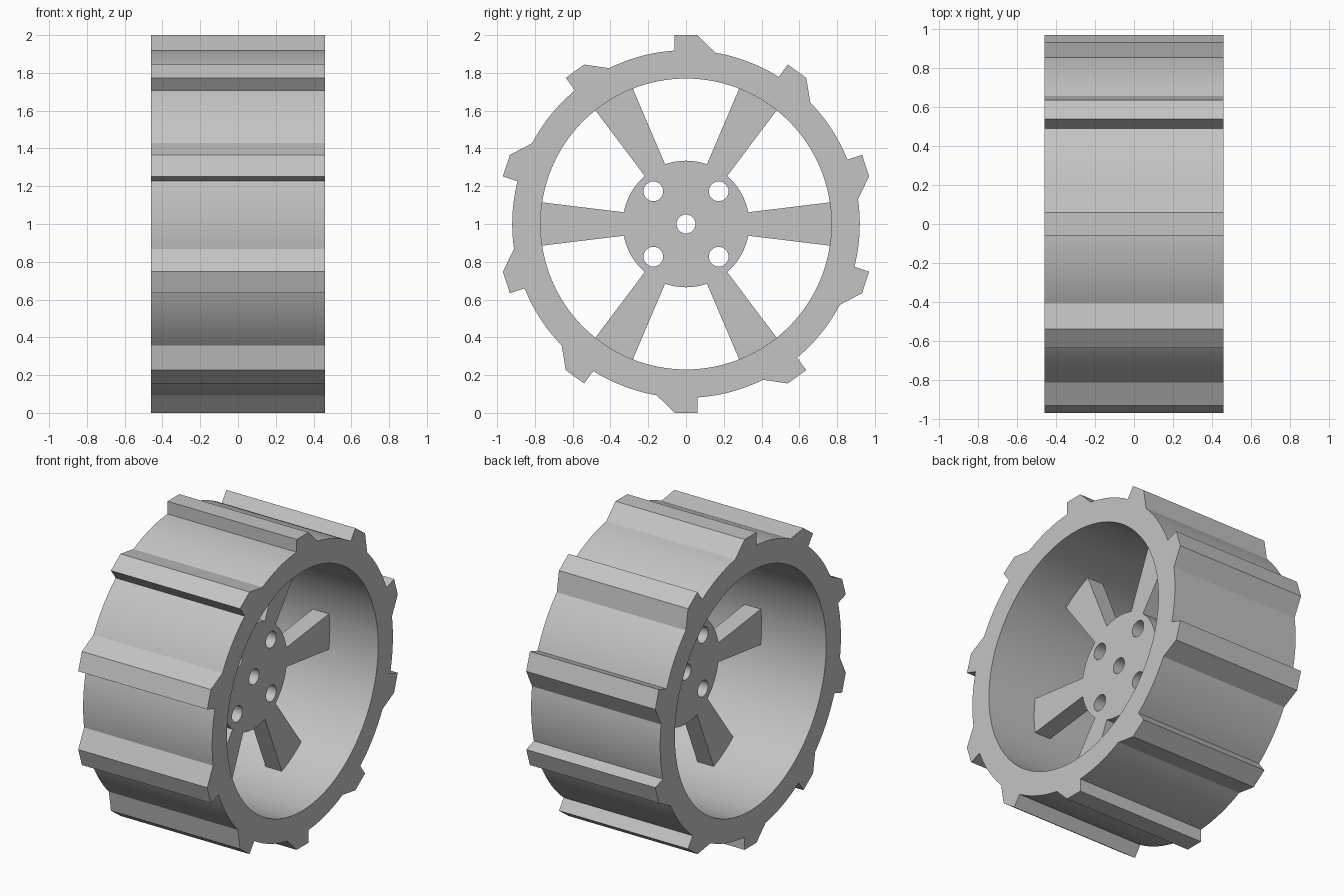
import bpy, bmesh
from math import sin, cos, asin, pi, tau, radians
from mathutils import Matrix

cube = bpy.data.objects.get("Cube")
if cube:
    bpy.data.objects.remove(cube, do_unlink=True)

# Main dimensions
HALF_WIDTH = 0.46
RIM_OUTER, RIM_INNER = 0.92, 0.77
TEETH, SPOKES = 10, 6
HUB_RADIUS, HUB_THICKNESS = 0.335, 0.115

grey = bpy.data.materials.new("plain grey")
grey.use_nodes = True
colour = (0.55, 0.55, 0.55, 1)
grey.diffuse_color = colour
grey.node_tree.nodes["Principled BSDF"].inputs["Base Color"].default_value = colour


def arc(radius, start, end, steps):
    angles = [start + (end - start) * i / steps for i in range(steps + 1)]
    return [(radius * cos(a), radius * sin(a)) for a in angles]


def circle(radius, cx=0, cy=0, steps=48):
    return [(cx + x, cy + y) for x, y in arc(radius, 0, tau, steps)[:-1]]


def turned(u, t, angle):
    """Point at radial distance u and sideways offset t, turned by angle."""
    return (u * cos(angle) - t * sin(angle), u * sin(angle) + t * cos(angle))


def extruded(name, loops, x_min, x_max):
    """Fill an outline with holes and extrude it along the axle."""
    curve = bpy.data.curves.new(name + "_outline", 'CURVE')
    curve.dimensions = '2D'
    curve.fill_mode = 'BOTH'
    curve.extrude = (x_max - x_min) / 2
    for loop in loops:
        spline = curve.splines.new('POLY')
        spline.points.add(len(loop) - 1)
        for point, (a, b) in zip(spline.points, loop):
            point.co = (a, b, 0, 1)
        spline.use_cyclic_u = True
    helper = bpy.data.objects.new(name + "_outline", curve)
    bpy.context.collection.objects.link(helper)
    graph = bpy.context.evaluated_depsgraph_get()
    mesh = bpy.data.meshes.new_from_object(helper.evaluated_get(graph))
    bpy.data.objects.remove(helper, do_unlink=True)

    # Outline plane becomes y-z, extrusion runs along x
    axes = Matrix(((0, 0, 1, (x_min + x_max) / 2), (1, 0, 0, 0), (0, 1, 0, 1), (0, 0, 0, 1)))
    mesh.transform(axes)
    bm = bmesh.new()
    bm.from_mesh(mesh)
    bmesh.ops.remove_doubles(bm, verts=bm.verts, dist=0.0001)
    bmesh.ops.recalc_face_normals(bm, faces=bm.faces)
    bm.to_mesh(mesh)
    bm.free()
    mesh.materials.clear()
    mesh.materials.append(grey)
    for face in mesh.polygons:
        face.use_smooth = True
        face.material_index = 0
    mesh.set_sharp_from_angle(angle=radians(20))
    mesh.name = name
    obj = bpy.data.objects.new(name, mesh)
    bpy.context.collection.objects.link(obj)
    return obj


# Rim with one-sided sloping treads
rim = []
tread_side = asin(0.06 / RIM_OUTER)
slope_side = asin(0.155 / RIM_OUTER)
for i in range(TEETH):
    a = pi / 2 + i * tau / TEETH
    rim += [turned(1, -0.06, a), turned(1, 0.06, a)]
    rim += arc(RIM_OUTER, a + tread_side, a + tau / TEETH - slope_side, 12)
extruded("rim", [rim, circle(RIM_INNER, steps=128)], -HALF_WIDTH, HALF_WIDTH)

# Hub plate with flared spokes, bolt holes and axle hole
hub = []
root = asin(0.062 / HUB_RADIUS)
for i in range(SPOKES):
    a = i * tau / SPOKES
    hub += [turned(0.79, -0.118, a), turned(0.79, 0.118, a)]
    hub += arc(HUB_RADIUS, a + root, a + tau / SPOKES - root, 12)
holes = [circle(0.05)]
for sy in (-1, 1):
    for sz in (-1, 1):
        holes.append(circle(0.052, sy * 0.173, sz * 0.173))
extruded("hub_and_spokes", [hub] + holes, 0, HUB_THICKNESS)
